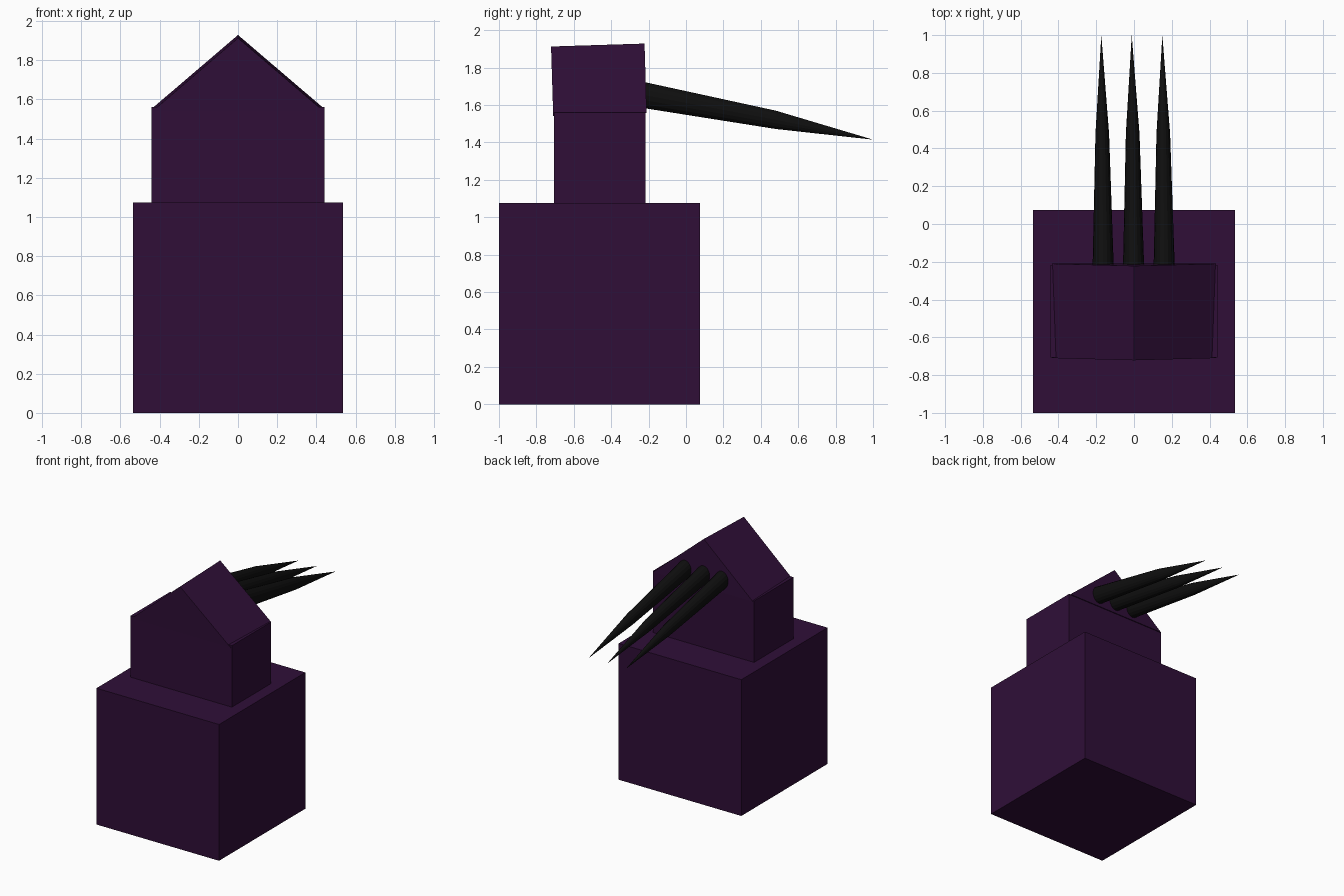
import bpy, bmesh, math
from mathutils import Vector

if "Cube" in bpy.data.objects:
    bpy.data.objects.remove(bpy.data.objects["Cube"])


def material(name, rgb):
    m = bpy.data.materials.new(name)
    m.diffuse_color = (*rgb, 1)
    m.use_nodes = True
    m.node_tree.nodes["Principled BSDF"].inputs["Base Color"].default_value = m.diffuse_color
    return m


PURPLE = material("dark purple", (0.029, 0.0045, 0.039))
BLACK = material("near black", (0.0045, 0.0045, 0.0045))


def finish(name, bm, mat):
    bmesh.ops.recalc_face_normals(bm, faces=bm.faces)
    me = bpy.data.meshes.new(name)
    bm.to_mesh(me)
    bm.free()
    me.materials.append(mat)
    ob = bpy.data.objects.new(name, me)
    bpy.context.collection.objects.link(ob)
    return ob


def box(name, half_x, y0, y1, z0, z1):
    bm = bmesh.new()
    bmesh.ops.create_cube(bm, size=1)
    bmesh.ops.scale(bm, vec=(2 * half_x, y1 - y0, z1 - z0), verts=bm.verts)
    bmesh.ops.translate(bm, vec=(0, (y0 + y1) / 2, (z0 + z1) / 2), verts=bm.verts)
    return finish(name, bm, PURPLE)


def spike(name, x, sides=16):
    """Oval rod that narrows gently, then runs out to a point."""
    bm = bmesh.new()
    # centre x, y, z and radii in x, z
    stations = [(x, -0.26, 1.66, 0.057, 0.071),
                (x - 0.005, 0.48, 1.521, 0.036, 0.049)]
    rings = []
    for cx, cy, cz, rx, rz in stations:
        angles = [2 * math.pi * i / sides for i in range(sides)]
        rings.append([bm.verts.new((cx + rx * math.cos(a), cy, cz + rz * math.sin(a)))
                      for a in angles])
    tip = bm.verts.new((x - 0.01, 1.0, 1.415))
    bm.faces.new(rings[0])
    for i in range(sides):
        j = (i + 1) % sides
        bm.faces.new((rings[0][i], rings[0][j], rings[1][j], rings[1][i]))
        bm.faces.new((rings[1][i], rings[1][j], tip))
    return finish(name, bm, BLACK)


# Stacked blocks
box("base_block", 0.535, -1.0, 0.075, 0.0, 1.075)
box("upper_block", 0.442, -0.707, -0.217, 1.075, 1.56)

# Gabled roof, tipped slightly forward
bm = bmesh.new()
gable = bm.faces.new([bm.verts.new(p) for p in
                      ((-0.435, -0.25, 0), (0.435, -0.25, 0), (0, -0.25, 0.372))])
ext = bmesh.ops.extrude_face_region(bm, geom=[gable], use_keep_orig=True)
moved = [v for v in ext["geom"] if isinstance(v, bmesh.types.BMVert)]
bmesh.ops.translate(bm, vec=Vector((0, 0.5, 0)), verts=moved)
roof = finish("roof", bm, PURPLE)
roof.location = (0, -0.46, 1.549)
roof.rotation_euler.x = math.radians(1.8)

# Row of three spikes out of the back
for side, x in (("left", -0.163), ("middle", -0.002), ("right", 0.16)):
    spike("spike_" + side, x)
